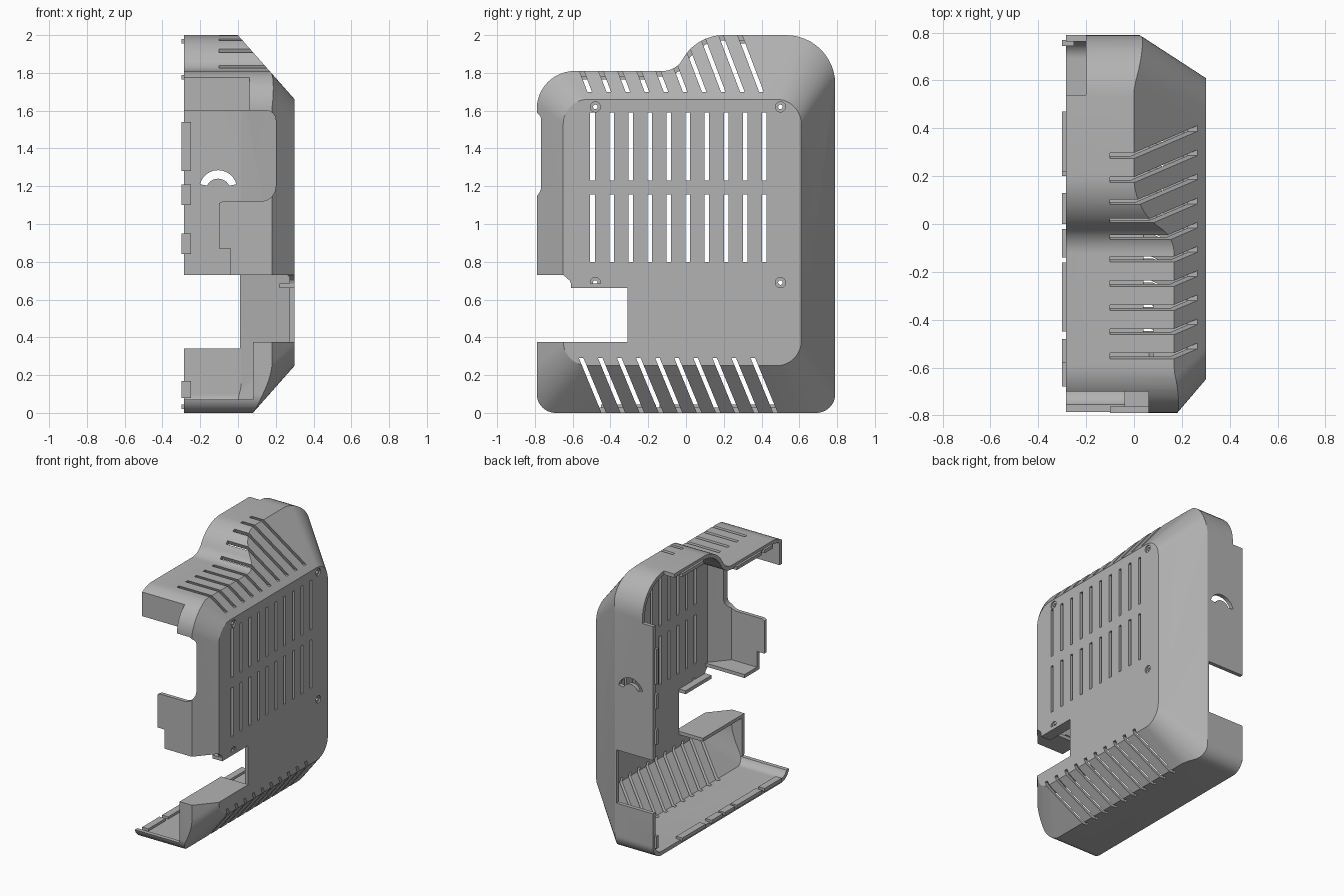
import bpy, bmesh
from math import cos, sin, radians

cube = bpy.data.objects.get("Cube")
if cube:
    bpy.data.objects.remove(cube, do_unlink=True)

GREY = (0.45, 0.45, 0.45, 1)
mat = bpy.data.materials.new("plain grey")
mat.use_nodes = True
mat.diffuse_color = GREY
mat.node_tree.nodes["Principled BSDF"].inputs["Base Color"].default_value = GREY

WALL = 0.028
RIM = -0.285


def arc(cx, cy, r, a0, a1, n=12):
    steps = [radians(a0 + (a1 - a0) * i / n) for i in range(n + 1)]
    return [(cx + r * cos(a), cy + r * sin(a)) for a in steps]


def rect(u0, u1, v0, v1):
    return [(u0, v0), (u1, v0), (u1, v1), (u0, v1)]


def loft(bm, s0, p0, s1, p1=None, axis="x"):
    """Solid between two matching outlines placed along an axis."""
    rings = []
    for s, pts in ((s0, p0), (s1, p1 or p0)):
        rings.append([bm.verts.new((s, u, v) if axis == "x" else (u, s, v)) for u, v in pts])
    a, b = rings
    bm.faces.new(a)
    bm.faces.new(b[::-1])
    for i in range(len(a)):
        j = (i + 1) % len(a)
        bm.faces.new((a[j], a[i], b[i], b[j]))


def solid(name, *lofts):
    """Object made of one or more lofts, given as (args, axis)."""
    bm = bmesh.new()
    for args, axis in lofts:
        loft(bm, *args, axis=axis)
    bmesh.ops.recalc_face_normals(bm, faces=bm.faces)
    mesh = bpy.data.meshes.new(name)
    bm.to_mesh(mesh)
    bm.free()
    mesh.materials.append(mat)
    ob = bpy.data.objects.new(name, mesh)
    bpy.context.collection.objects.link(ob)
    return ob


def box(x0, x1, y0, y1, z0, z1):
    return ((x0, rect(y0, y1, z0, z1), x1), "x")


def combine(ob, tool, operation, keep=False):
    mod = ob.modifiers.new("cut", "BOOLEAN")
    mod.operation = operation
    mod.solver = "EXACT"
    mod.object = tool
    bpy.context.view_layer.update()
    bpy.context.view_layer.objects.active = ob
    bpy.ops.object.modifier_apply(modifier=mod.name)
    if not keep:
        bpy.data.objects.remove(tool, do_unlink=True)


def outline(t):
    """Side outline of the case, moved inwards by t."""
    return (arc(-0.69, 0.1, 0.1 - t, 180, 270) + arc(0.69, 0.1, 0.1 - t, 270, 360)
            + arc(0.53, 1.74, 0.26 - t, 0, 90) + arc(0.2, 1.75, 0.25 - t, 90, 150.9)
            + arc(-0.123, 1.93, 0.12 + t, -29.1, -90)[1:]
            + arc(-0.59, 1.61, 0.2 - t, 90, 180))


def bevel_section(d, t):
    """Rounded rectangle of the sloped sides, at depth d below the face."""
    y0, y1 = -0.65 - 1.17 * d + t / 2, 0.61 + 0.65 * d - t / 2
    z0, z1 = 0.25 - 1.13 * d + t / 2, 1.66 + 1.13 * d - t / 2
    r = 0.13 + 0.2 * d
    return (arc(y0 + r, z0 + r, r, 180, 270) + arc(y1 - r, z0 + r, r, 270, 360)
            + arc(y1 - r, z1 - r, r, 0, 90) + arc(y0 + r, z1 - r, r, 90, 180))


def body(name, t, x0):
    ob = solid(name, ((x0, outline(t), 0.5), "x"))
    depth = 0.75
    slopes = solid("slopes", ((0.3 - t, bevel_section(0, t), 0.3 - t - depth,
                               bevel_section(depth, t)), "x"))
    combine(ob, slopes, "INTERSECT")
    return ob


# Hollow case, open on its right side
case = body("case_shell", 0, RIM)
envelope = case.copy()
envelope.data = case.data.copy()
bpy.context.collection.objects.link(envelope)
combine(case, body("cavity", WALL, -0.4), "DIFFERENCE")

# Large front opening, with the front panel left standing
front = ([(-0.4, 0.07), (0.08, 0.07), (0.08, 0.42), (-0.04, 0.42), (-0.04, 0.87),
          (-0.1, 0.87), (-0.1, 1.11), (-0.08, 1.12)]
         + arc(0.12, 1.2, 0.08, -90, 0, 8) + arc(0.15, 1.55, 0.05, 0, 90, 6) + [(-0.4, 1.6)])
combine(case, solid("front_cut", ((-1, front, -0.6), "y")), "DIFFERENCE")

# Notch through the face, near the lower front
side = [(-1, 0.375), (-0.31, 0.375), (-0.31, 0.66), (-0.6, 0.66), (-0.615, 0.7),
        (-0.65, 0.73), (-1, 0.73)]
combine(case, solid("side_cut", ((-0.5, side, 0.5), "x")), "DIFFERENCE")

# Back notch, upper rim step and upper front corner step
combine(case, solid("step_cuts",
                    box(-0.5, 0.01, 0.6, 1, 0.34, 0.73),
                    box(-0.5, -0.2, 0.54, 1, 1.71, 2.2),
                    box(-0.5, 0.06, -1, -0.7, 1.55, 1.9)), "DIFFERENCE")

# Curved slot in the back wall
smile = arc(-0.105, 1.185, 0.1, 15, 165) + arc(-0.105, 1.175, 0.065, 155, 25)
combine(case, solid("curved_slot", ((0.6, smile, 1), "y")), "DIFFERENCE")

# Vents: two rows on the face, slanted rows over the top and bottom slopes
W = 0.012
vents = []
for i in range(10):
    y = -0.495 + 0.101 * i
    for z0, z1 in ((0.8, 1.155), (1.23, 1.59)):
        vents.append(box(0.2, 0.4, y - W, y + W, z0, z1))
    for x0, ya, za, yb, zb in ((-0.1, y - 0.015, 1.7, y - 0.167, 2.1),
                               (0.04, y - 0.06, 0.29, y + 0.101, -0.1)):
        slant = [(ya - W, za), (ya + W, za), (yb + W, zb), (yb - W, zb)]
        vents.append(((x0, slant, 0.5), "x"))
combine(case, solid("vents", *vents), "DIFFERENCE")

# Countersunk screw holes
for r, x0 in ((0.027, 0.29), (0.012, 0.2)):
    holes = [((x0, arc(y, z, r, 0, 345, 23), 0.4), "x")
             for y in (-0.48, 0.5) for z in (0.69, 1.62)]
    combine(case, solid("holes", *holes), "DIFFERENCE")

# Shelves closing the notch, and the upper front lip
parts = [case]
for name, block in (
        ("lower_shelf", box(0.08, 0.5, -1, -0.31, 0.35, 0.375)),
        ("upper_shelf", box(0.22, 0.5, -0.61, -0.31, 0.66, 0.685)),
        ("panel_shelf", box(-0.04, 0.5, -1, -0.62, 0.73, 0.755)),
        ("upper_front_lip", box(RIM, 0.07, -0.7, -0.675, 1.6, 1.775))):
    ob = solid(name, block)
    combine(ob, envelope, "INTERSECT", keep=True)
    parts.append(ob)
bpy.data.objects.remove(envelope, do_unlink=True)

# Snap tabs along the open rim
floor_y = ((-0.68, -0.48), (-0.45, -0.16), (-0.14, -0.02), (0, 0.13), (0.2, 0.47))
back_z = ((0.08, 0.17), (0.84, 0.95), (1.1, 1.21), (1.28, 1.54))
tabs = [box(-0.3, -0.25, a, b, 0.02, 0.045) for a, b in floor_y]
tabs += [box(-0.3, -0.25, a, b, 1.765, 1.79) for a, b in ((-0.58, -0.48), (-0.45, -0.16))]
tabs += [box(-0.3, -0.25, 0.22, 0.47, 1.955, 1.98)]
tabs += [box(-0.3, -0.25, 0.745, 0.77, a, b) for a, b in back_z]
parts.append(solid("snap_tabs", *tabs))

bpy.ops.object.select_all(action="DESELECT")
for ob in parts:
    ob.select_set(True)
bpy.context.view_layer.objects.active = case
bpy.ops.object.shade_smooth_by_angle(angle=radians(25))
